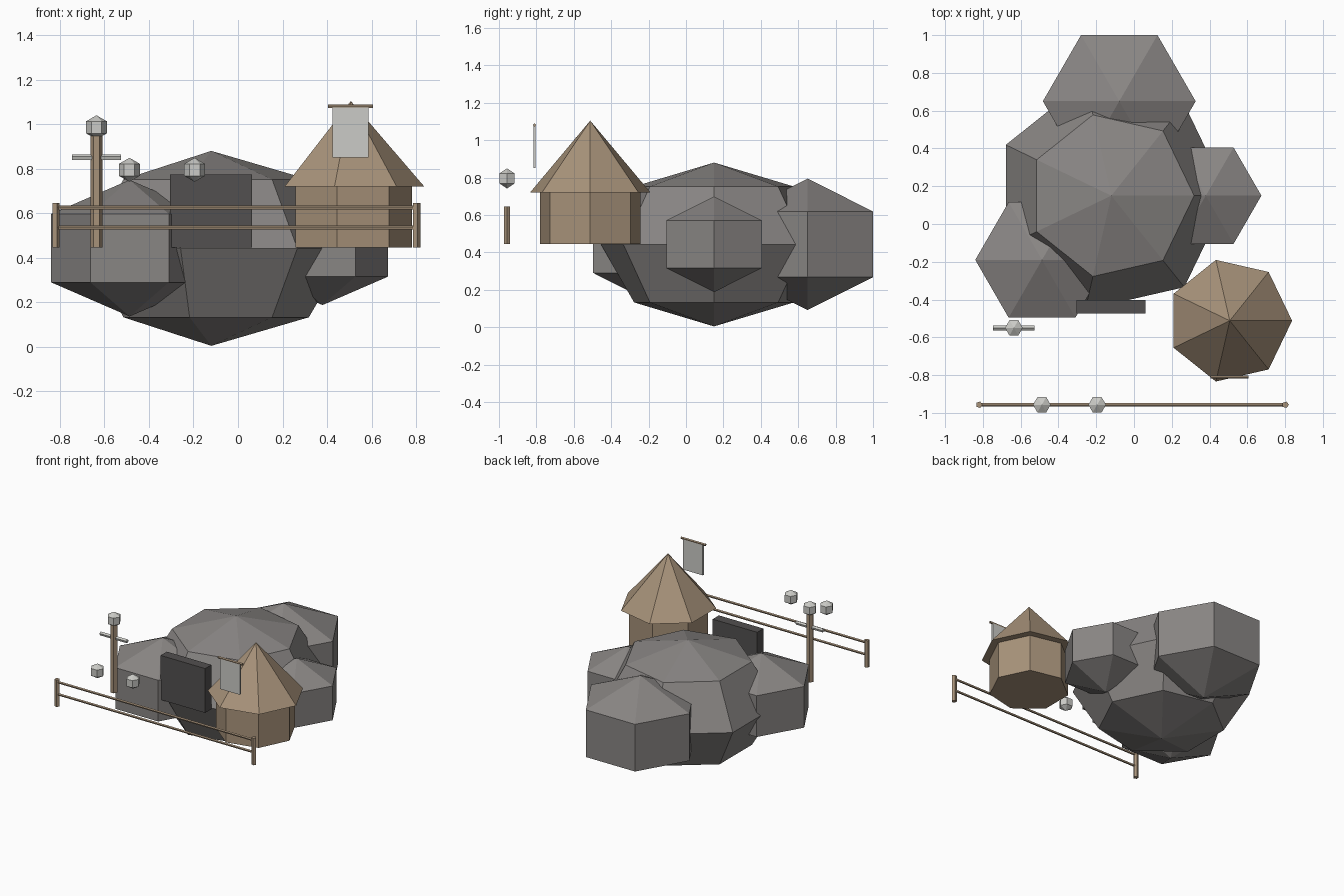
import bpy, bmesh, math
from mathutils import Vector

if "Cube" in bpy.data.objects:
    bpy.data.objects.remove(bpy.data.objects["Cube"])


def material(name, rgb):
    m = bpy.data.materials.new(name)
    m.diffuse_color = (*rgb, 1)
    m.use_nodes = True
    m.node_tree.nodes["Principled BSDF"].inputs["Base Color"].default_value = m.diffuse_color
    return m


STONE = material("grey stone", (0.25, 0.237, 0.23))
DARK = material("dark stone", (0.085, 0.08, 0.079))
WOOD = material("tan wood", (0.39, 0.29, 0.195))
BONE = material("pale bone", (0.60, 0.60, 0.57))


def finish(name, bm, mat):
    bmesh.ops.recalc_face_normals(bm, faces=bm.faces)
    me = bpy.data.meshes.new(name)
    bm.to_mesh(me)
    bm.free()
    me.materials.append(mat)
    ob = bpy.data.objects.new(name, me)
    bpy.context.collection.objects.link(ob)
    return ob


def ball(name, centre, r, rz, sides, rings, mat):
    """Low-poly sphere with a corner towards +x."""
    bm = bmesh.new()
    c = Vector(centre)
    top = bm.verts.new(c + Vector((0, 0, rz)))
    bottom = bm.verts.new(c - Vector((0, 0, rz)))
    loops = []
    for i in range(1, rings):
        p = math.pi * i / rings
        loops.append([bm.verts.new(c + Vector((
            r * math.sin(p) * math.cos(math.tau * k / sides),
            r * math.sin(p) * math.sin(math.tau * k / sides),
            rz * math.cos(p)))) for k in range(sides)])
    for k in range(sides):
        n = (k + 1) % sides
        bm.faces.new((top, loops[0][k], loops[0][n]))
        bm.faces.new((bottom, loops[-1][n], loops[-1][k]))
        for a, b in zip(loops, loops[1:]):
            bm.faces.new((a[k], b[k], b[n], a[n]))
    return finish(name, bm, mat)


def rod(name, start, end, r1, r2, sides, mat):
    """Capped prism or cone between two points along z or x."""
    bm = bmesh.new()
    a, b = Vector(start), Vector(end)
    along_x = abs((b - a).x) > abs((b - a).z)

    def ring(c, r):
        out = []
        for k in range(sides):
            t = math.tau * k / sides
            u, v = r * math.cos(t), r * math.sin(t)
            out.append(bm.verts.new(c + Vector((0, v, u) if along_x else (u, v, 0))))
        return out

    low = ring(a, r1)
    bm.faces.new(low)
    if r2:
        high = ring(b, r2)
        bm.faces.new(high)
        for k in range(sides):
            n = (k + 1) % sides
            bm.faces.new((low[k], low[n], high[n], high[k]))
    else:
        tip = bm.verts.new(b)
        for k in range(sides):
            bm.faces.new((low[k], low[(k + 1) % sides], tip))
    return finish(name, bm, mat)


def box(name, lo, hi, mat):
    bm = bmesh.new()
    bmesh.ops.create_cube(bm, size=1)
    lo, hi = Vector(lo), Vector(hi)
    for v in bm.verts:
        v.co = (lo + hi) / 2 + v.co * (hi - lo)
    return finish(name, bm, mat)


# Boulders
ball("main_boulder", (-0.12, 0.15, 0.442), 0.62, 0.438, 7, 4, STONE)
for name, x, y, r in (("left_boulder", -0.487, -0.19, 0.408),
                      ("right_boulder", 0.38, 0.15, 0.34),
                      ("back_boulder", -0.078, 0.65, 0.467)):
    ball(name, (x, y, 0.443), r, r * 0.752, 6, 3, STONE)

# Dark cave entrance
box("cave_door", (-0.305, -0.475, 0.445), (0.062, -0.402, 0.775), DARK)

# Hut with cone roof
HUT = (0.507, -0.512)
rod("hut_wall", (*HUT, 0.445), (*HUT, 0.72), 0.275, 0.275, 7, WOOD)
rod("hut_roof", (*HUT, 0.72), (*HUT, 1.104), 0.33, 0, 7, WOOD)

# Hanging banner
rod("banner_rod", (0.405, -0.81, 1.08), (0.606, -0.81, 1.08), 0.009, 0.009, 5, WOOD)
box("banner_cloth", (0.425, -0.816, 0.85), (0.586, -0.804, 1.075), BONE)

# Totem post with crossbar and knob
rod("totem_post", (-0.636, -0.55, 0.445), (-0.636, -0.55, 0.96), 0.027, 0.027, 6, WOOD)
rod("totem_crossbar", (-0.746, -0.55, 0.85), (-0.526, -0.55, 0.85), 0.014, 0.014, 5, BONE)
ball("totem_knob", (-0.636, -0.55, 0.986), 0.054, 0.054, 6, 3, BONE)

# Front fence
for side, x in (("left", -0.82), ("right", 0.802)):
    rod(side + "_fence_post", (x, -0.957, 0.445), (x, -0.957, 0.645), 0.018, 0.018, 5, WOOD)
for level, z in (("lower", 0.535), ("upper", 0.625)):
    rod(level + "_fence_rail", (-0.815, -0.957, z), (0.797, -0.957, z), 0.009, 0.009, 5, WOOD)

# Floating knobs above the fence
for i, x in enumerate((-0.488, -0.195)):
    ball("fence_knob_%d" % (i + 1), (x, -0.957, 0.795), 0.054, 0.054, 6, 3, BONE)
